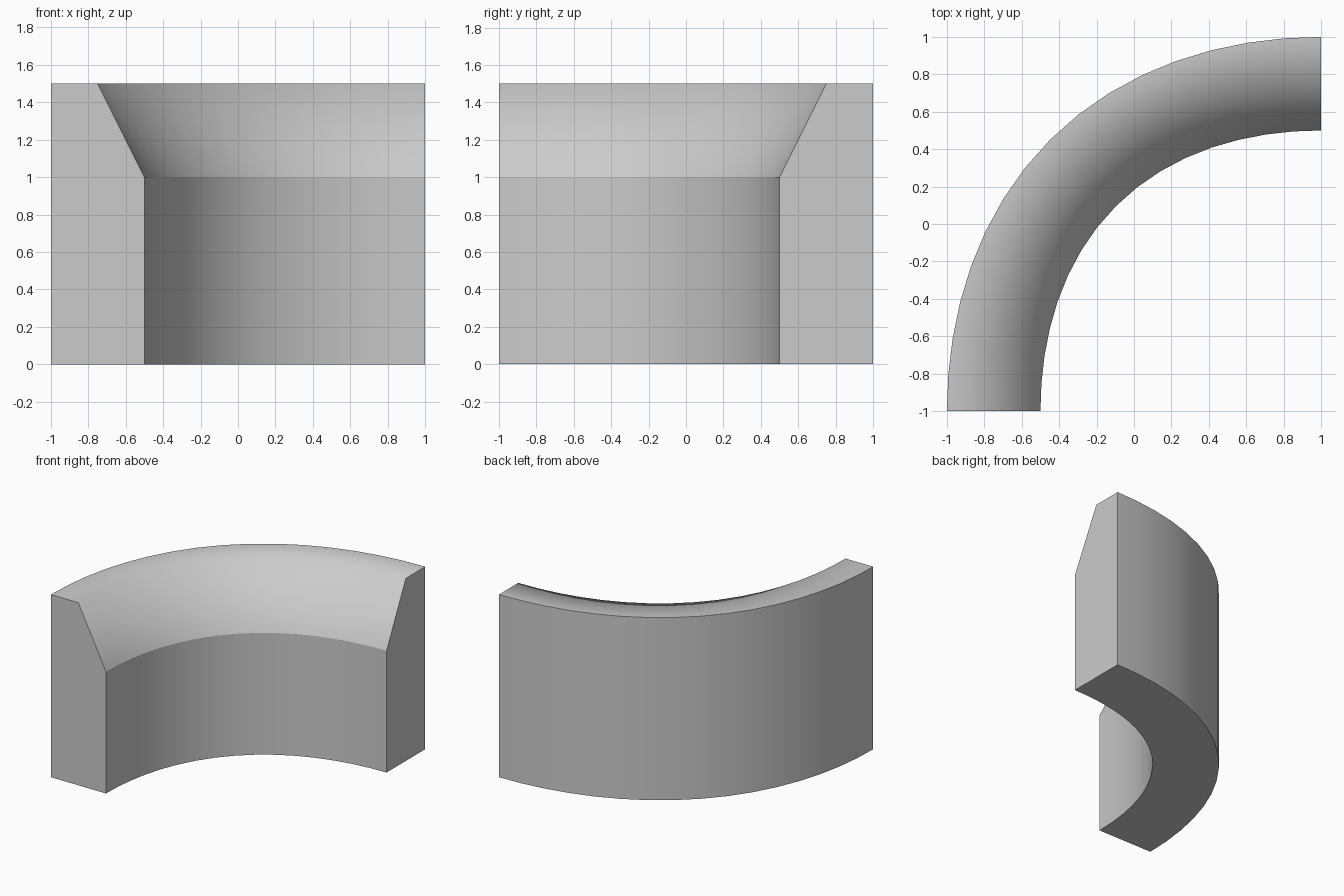
import bpy, bmesh
from math import radians, sin, cos, pi

if "Cube" in bpy.data.objects:
    bpy.data.objects.remove(bpy.data.objects["Cube"])

SEGMENTS = 16
BULGE = 0.05      # the bend swells slightly past a true arc at its middle

# Cross-section (radius, height) with a sloped inner top edge
profile = [(1.5, 0), (2, 0), (2, 1.5), (1.75, 1.5), (1.5, 1)]
SOFT = 3          # profile point where the top blends smoothly into the slope
n = len(profile)

# Rings of the section around the corner (1, -1)
bm = bmesh.new()
rings = []
for i in range(SEGMENTS + 1):
    a = pi / 2 * i / SEGMENTS
    swell = BULGE * sin(2 * a) ** 2
    rings.append([bm.verts.new((1 - (r + swell) * sin(a),
                                -1 + (r + swell) * cos(a), z))
                  for r, z in profile])

# Skin between rings, then the two end caps
for a, b in zip(rings, rings[1:]):
    for j in range(n):
        k = (j + 1) % n
        bm.faces.new((a[j], a[k], b[k], b[j]))
bm.faces.new(rings[0])
bm.faces.new(rings[-1][::-1])
bmesh.ops.recalc_face_normals(bm, faces=bm.faces[:])

# Smooth along the curve, crisp at every profile corner but the soft one
for f in bm.faces:
    f.smooth = True
for e in bm.edges:
    e.smooth = e.calc_face_angle() < radians(20)
for a, b in zip(rings, rings[1:]):
    bm.edges.get((a[SOFT], b[SOFT])).smooth = True

mesh = bpy.data.meshes.new("curved_corner_wall")
bm.to_mesh(mesh)
bm.free()
wall = bpy.data.objects.new("curved_corner_wall", mesh)
bpy.context.collection.objects.link(wall)
